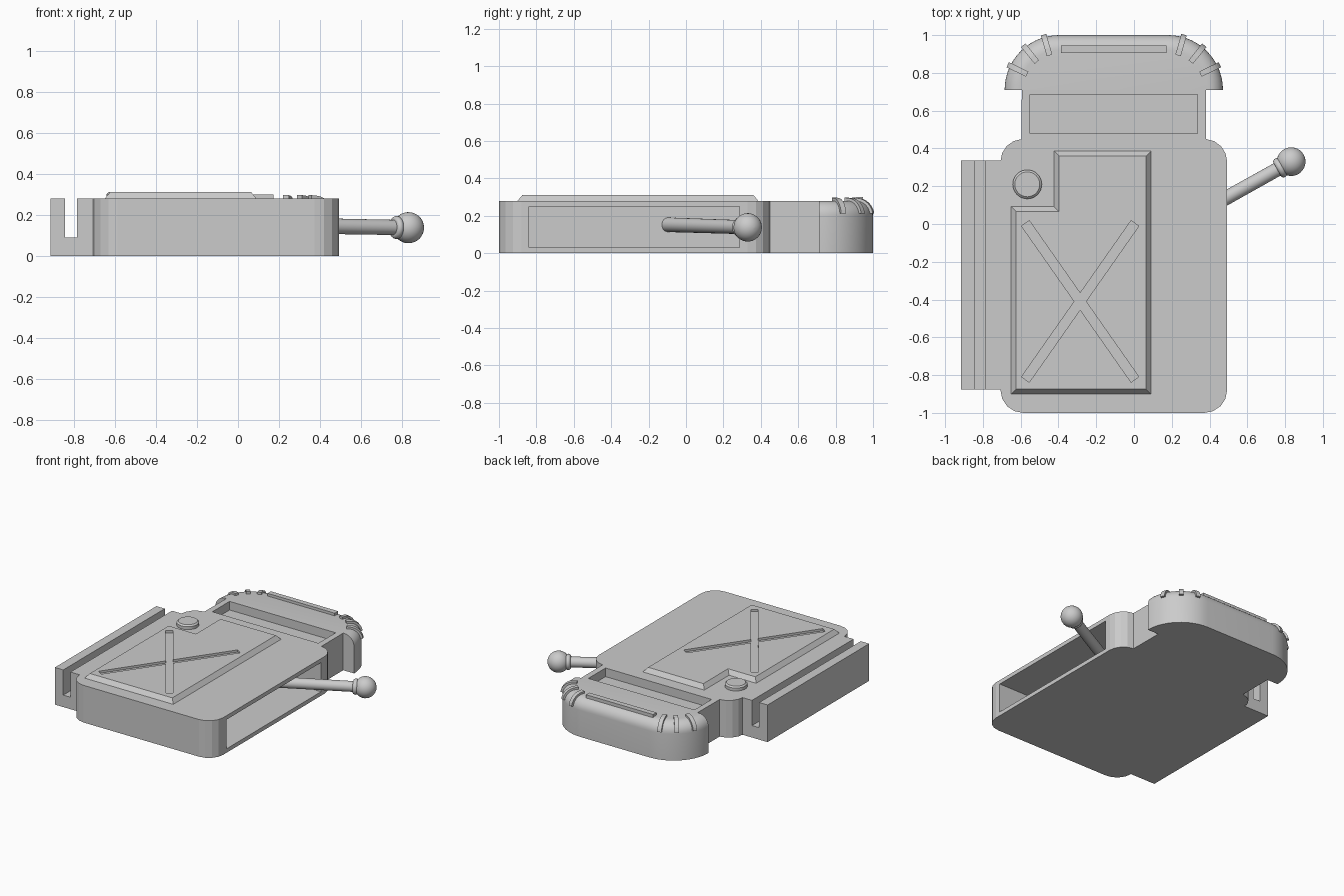
import bpy, bmesh
from math import sin, cos, pi, radians
from mathutils import Vector

if "Cube" in bpy.data.objects:
    bpy.data.objects.remove(bpy.data.objects["Cube"])

H = 0.28          # deck height
MID = -0.107      # centre line of body and head


def make(name, bm, smooth=False):
    bmesh.ops.recalc_face_normals(bm, faces=bm.faces)
    me = bpy.data.meshes.new(name)
    bm.to_mesh(me)
    bm.free()
    ob = bpy.data.objects.new(name, me)
    bpy.context.collection.objects.link(ob)
    bpy.ops.object.select_all(action='DESELECT')
    bpy.context.view_layer.objects.active = ob
    ob.select_set(True)
    if smooth:
        bpy.ops.object.shade_smooth_by_angle(angle=radians(35))
    return ob


def loft(name, rings, smooth=False):
    """Skin a stack of equal-length point rings and cap both ends."""
    bm = bmesh.new()
    vs = [[bm.verts.new(p) for p in r] for r in rings]
    n = len(vs[0])
    for a, b in zip(vs, vs[1:]):
        for i in range(n):
            j = (i + 1) % n
            bm.faces.new((a[i], a[j], b[j], b[i]))
    bm.faces.new(vs[0])
    bm.faces.new(vs[-1])
    return make(name, bm, smooth)


def prism(name, pts, z0, z1):
    return loft(name, [[(x, y, z) for x, y in pts] for z in (z0, z1)])


def box(name, x0, x1, y0, y1, z0, z1):
    return prism(name, [(x0, y0), (x1, y0), (x1, y1), (x0, y1)], z0, z1)


def arc(cx, cy, r, a0, a1, n):
    return [(cx + r * cos(radians(a0 + (a1 - a0) * i / n)),
             cy + r * sin(radians(a0 + (a1 - a0) * i / n))) for i in range(n + 1)]


def cut(ob, cutter):
    m = ob.modifiers.new("cut", 'BOOLEAN')
    m.operation, m.solver, m.object = 'DIFFERENCE', 'EXACT', cutter
    bpy.context.view_layer.objects.active = ob
    bpy.ops.object.modifier_apply(modifier=m.name)
    bpy.data.objects.remove(cutter)


def lathe(name, origin, axis, profile, n=32):
    """Revolve (distance, radius) pairs about an axis."""
    u = axis.normalized()
    v = u.orthogonal().normalized()
    w = u.cross(v)
    rings = [[origin + u * d + (v * cos(2 * pi * i / n) + w * sin(2 * pi * i / n)) * r
              for i in range(n)] for d, r in profile]
    return loft(name, rings, True)


# Body with neck, side compartment and top recess
outline = (arc(-0.587, -0.88, 0.12, 180, 270, 4) + arc(0.373, -0.88, 0.12, 270, 360, 4)
           + arc(0.373, 0.33, 0.12, 0, 86, 4) + [(0.38, 0.71), (-0.594, 0.71)]
           + arc(-0.587, 0.33, 0.12, 94, 180, 4))
body = prism("body", outline, 0, H)
cut(body, box("compartment_cutter", 0.08, 0.6, -0.84, 0.285, 0.03, 0.25))
cut(body, box("recess_cutter", -0.55, 0.335, 0.48, 0.685, 0.215, 0.4))

# Head with rounded corners and a filleted top edge
HX, HY, HR, F = 0.288, 0.71, 0.29, 0.08


def head_ring(r, z):
    pts = arc(MID + HX, HY, r, 0, 90, 14) + arc(MID - HX, HY, r, 90, 180, 14)
    return [(x, y, z) for x, y in pts]


rings = [head_ring(HR, 0)]
for i in range(9):
    a = i / 8 * pi / 2
    rings.append(head_ring(HR - F + F * cos(a), H - F + F * sin(a)))
loft("head", rings, True)

# Ribs wrapped over the head fillet, mirrored on both corners
for side, s in (("left", -1), ("right", 1)):
    for k, deg in enumerate((74, 51, 26)):
        a = radians(deg)
        d, t = Vector((s * cos(a), sin(a), 0)), Vector((-s * sin(a), cos(a), 0))
        c = Vector((MID + s * HX, HY, 0))
        prof = [(0.19, H + 0.017)]
        prof += arc(HR - F, H - F, F + 0.015, 90, 8, 7)
        prof += arc(HR - F, H - F, F - 0.02, 8, 90, 7) + [(0.19, H - 0.02)]
        loft(f"{side}_rib_{k + 1}",
             [[c + d * r + t * w + Vector((0, 0, z)) for r, z in prof] for w in (-0.015, 0.015)])
box("head_bar", -0.387, 0.173, 0.905, 0.945, H - 0.02, 0.30)

# Slotted side rail, a U profile run along y
rail = [(-0.915, 0), (-0.70, 0), (-0.70, H), (-0.785, H), (-0.785, 0.09),
        (-0.845, 0.09), (-0.845, H), (-0.915, H)]
loft("side_rail", [[(x, y, z) for x, z in rail] for y in (-0.875, 0.335)])

# L-shaped bevelled panel with crossed grooves
I = 0.026


def panel_ring(i, z):
    return [(x, y, z) for x, y in (
        (-0.65 + i, -0.90 + i), (0.09 - i, -0.90 + i), (0.09 - i, 0.386 - i),
        (-0.423 + i, 0.386 - i), (-0.423 + i, 0.092 - i), (-0.65 + i, 0.092 - i))]


panel = loft("panel", [panel_ring(0, H - 0.01), panel_ring(0, H), panel_ring(I, 0.312)])
for s in (-1, 1):
    c, d = Vector((-0.285, -0.41)), Vector((s * 0.575, 0.82)).normalized()
    n = Vector((-d.y, d.x))
    pts = [c + d * l * 0.505 + n * w * 0.025 for l, w in ((-1, -1), (1, -1), (1, 1), (-1, 1))]
    cut(panel, prism("groove_cutter", pts, 0.295, 0.4))

# Round button
lathe("button", Vector((-0.565, 0.21, 0)), Vector((0, 0, 1)),
      [(H - 0.01, 0.077), (0.302, 0.077), (0.312, 0.066)])

# Lever: rod, collar and ball
ball = Vector((0.832, 0.33, 0.138))
root = Vector((0.07, -0.095, 0.152))
axis = ball - root
lathe("lever_rod", root, axis, [(0, 0.039), (axis.length, 0.037)], 24)
lathe("lever_collar", ball, axis,
      [(-0.067 - 0.018 * cos(pi * i / 8), 0.04 + 0.016 * sin(pi * i / 8)) for i in range(9)])
lathe("lever_ball", ball, axis,
      [(-0.076 * cos(pi * i / 16), max(0.076 * sin(pi * i / 16), 0.001)) for i in range(17)])
